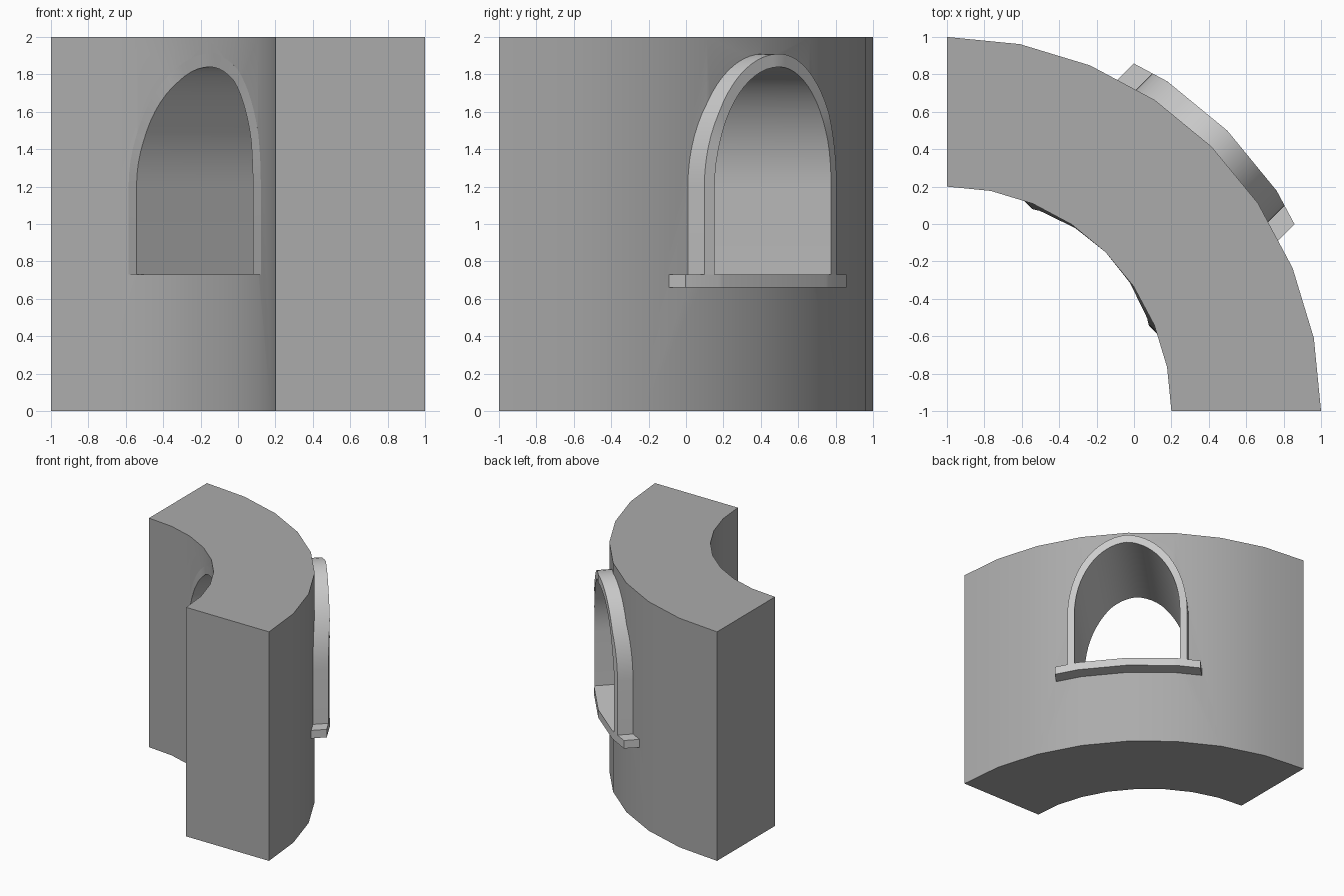
import bpy, bmesh
from math import sin, cos, pi, radians, sqrt

if "Cube" in bpy.data.objects:
    bpy.data.objects.remove(bpy.data.objects["Cube"])

CX = CY = -1.0                       # centre of curvature
STEP = radians(11.25)                # wall facet angle
R_OUT, R_IN, R_TRIM = 2.0, 1.2, 2.12
SILL_TOP, SPRING = 0.73, 1.2


def material(name, g):
    m = bpy.data.materials.new(name)
    m.diffuse_color = (g, g, g, 1)
    m.use_nodes = True
    m.node_tree.nodes["Principled BSDF"].inputs["Base Color"].default_value = m.diffuse_color
    return m


DARK, LIGHT = material("wall_grey", 0.41), material("trim_grey", 0.8)


def facet_v(u, r):
    """Distance along the window axis to the faceted arc of radius r, at side offset u."""
    angs = [(k + 0.5) * STEP for k in range(-4, 4)]
    return min((r * cos(STEP / 2) - u * sin(a)) / cos(a) for a in angs)


def place(u, v, z):
    """Window space (u sideways, v along the 45 degree axis) to world."""
    return (CX + (v + u) / sqrt(2), CY + (v - u) / sqrt(2), z)


def make(name, verts, faces, smooth=True):
    me = bpy.data.meshes.new(name)
    me.from_pydata(verts, [], faces)
    bm = bmesh.new()
    bm.from_mesh(me)
    bmesh.ops.recalc_face_normals(bm, faces=bm.faces)
    bm.to_mesh(me)
    bm.free()
    ob = bpy.data.objects.new(name, me)
    bpy.context.collection.objects.link(ob)
    if smooth:
        shade(ob)
    return ob


def shade(ob):
    bpy.ops.object.select_all(action='DESELECT')
    ob.select_set(True)
    bpy.context.view_layer.objects.active = ob
    bpy.ops.object.shade_smooth_by_angle(angle=radians(30))


def loft(name, rings, smooth=True):
    """Skin equal-length closed sections, capped at both ends."""
    n = len(rings[0])
    verts = [p for r in rings for p in r]
    faces = [(i * n + j, i * n + (j + 1) % n, (i + 1) * n + (j + 1) % n, (i + 1) * n + j)
             for i in range(len(rings) - 1) for j in range(n)]
    faces += [tuple(range(n)), tuple(range(len(verts) - n, len(verts)))]
    return make(name, verts, faces, smooth)


def paint(ob, *mats):
    ob.data.materials.clear()
    for m in mats:
        ob.data.materials.append(m)


def arch(half, rise, n=32):
    """Straight legs with an elliptical head, as (u, z) points."""
    pts = [(-half, SILL_TOP)]
    pts += [(-half * cos(pi * i / n), SPRING + rise * sin(pi * i / n)) for i in range(n + 1)]
    return pts + [(half, SILL_TOP)]


# quarter-round wall
sections = []
for i in range(9):
    c, s = cos(i * STEP), sin(i * STEP)
    sections.append([(CX + r * c, CY + r * s, z)
                     for r, z in ((R_IN, 0), (R_OUT, 0), (R_OUT, 2), (R_IN, 2))])
wall = loft("curved_wall", sections, smooth=False)

# arched opening, its edge hidden within the frame thickness
mid = arch(0.47, 0.675)
cutter = loft("opening_cutter", [[place(u, v, z) for u, z in mid] for v in (0.8, 2.4)],
              smooth=False)
cutter.hide_render = True
cutter.hide_set(True)
mod = wall.modifiers.new("opening", 'BOOLEAN')
mod.operation, mod.solver, mod.object = 'DIFFERENCE', 'EXACT', cutter
bpy.context.view_layer.objects.active = wall
bpy.ops.object.modifier_apply(modifier=mod.name)
bpy.data.objects.remove(cutter)
shade(wall)
paint(wall, DARK, LIGHT)
for f in wall.data.polygons:         # light floor of the opening
    f.material_index = int(f.normal.z > 0.9 and f.center.z < 1)

# arched frame lining the whole opening
rings = []
for (uo, zo), (ui, zi) in zip(arch(0.5, 0.71), arch(0.44, 0.64)):
    back = facet_v(uo, R_IN)
    rings.append([place(uo, facet_v(uo, R_TRIM), zo), place(ui, facet_v(ui, R_TRIM), zi),
                  place(ui, back, zi), place(uo, back, zo)])
frame = loft("window_frame", rings)
paint(frame, LIGHT, DARK)
for f in frame.data.polygons[:-2]:   # inner rim matches the wall
    f.material_index = int(f.index % 4 == 2)

# sill following the outer curve
kinks = [R_OUT * sin(STEP), R_TRIM * sin(STEP)]
us = sorted([-0.608, 0.608, 0.0] + kinks + [-k for k in kinks])
sill = loft("window_sill", [[place(u, facet_v(u, r), z)
                             for r, z in ((R_OUT, 0.66), (R_TRIM, 0.66),
                                          (R_TRIM, SILL_TOP), (R_OUT, SILL_TOP))]
                            for u in us])
paint(sill, LIGHT)
